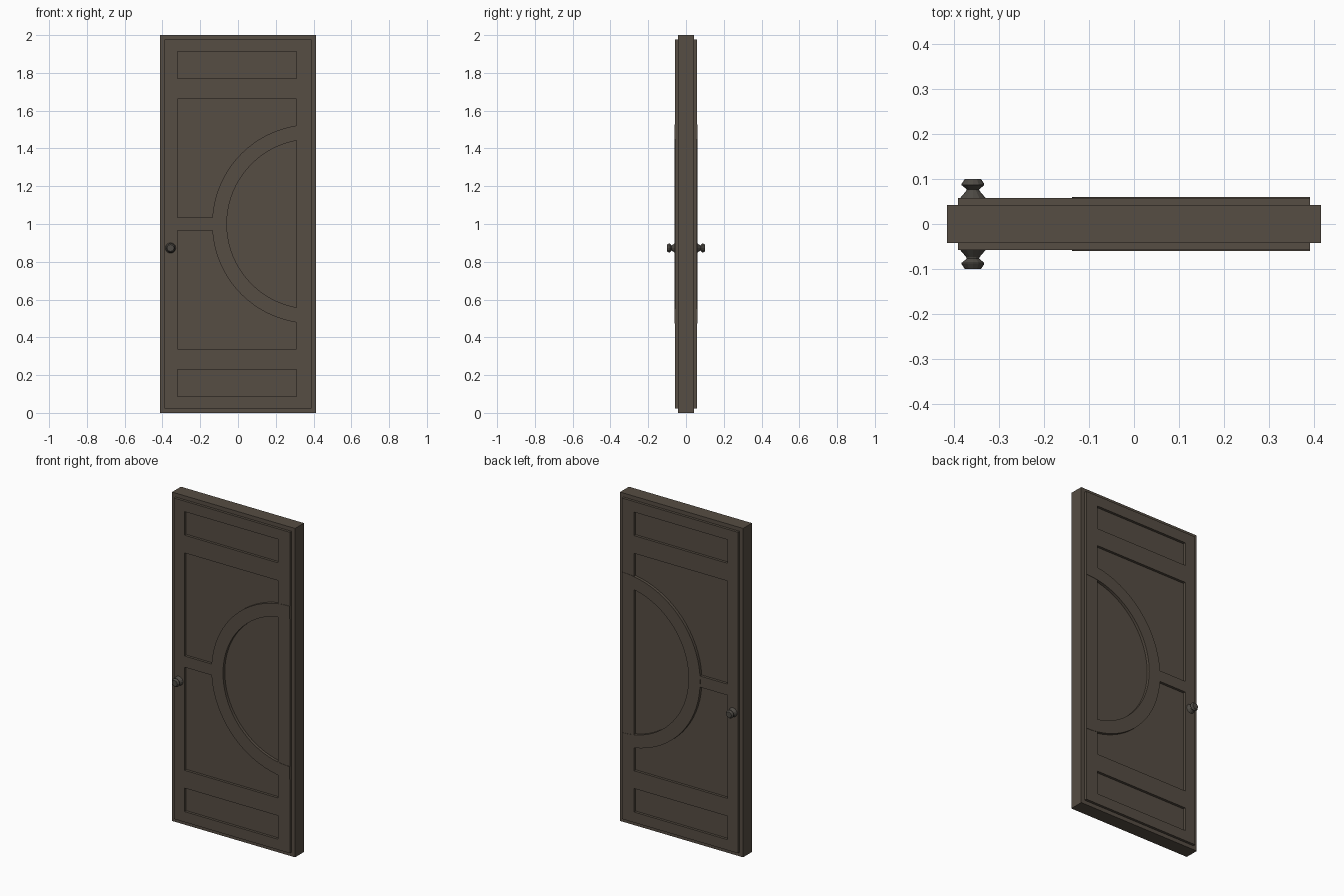
import bpy, bmesh, math
from mathutils import Vector

if "Cube" in bpy.data.objects:
    bpy.data.objects.remove(bpy.data.objects["Cube"])


def material(name, rgb):
    mat = bpy.data.materials.new(name)
    mat.use_nodes = True
    mat.diffuse_color = (*rgb, 1)
    mat.node_tree.nodes["Principled BSDF"].inputs["Base Color"].default_value = (*rgb, 1)
    return mat


wood = material("dark brown wood", (0.093, 0.074, 0.056))
metal = material("dark metal", (0.075, 0.068, 0.058))

SLAB, FACE, RAISED = 0.0425, 0.058, 0.06   # half depths
MID = 1.0                                  # middle height
LEAF_X, LEAF_Z = 0.39, 0.976
PANEL_L, PANEL_R = -0.319, 0.309


def finish(name, bm, mat):
    bmesh.ops.recalc_face_normals(bm, faces=bm.faces)
    mesh = bpy.data.meshes.new(name)
    bm.to_mesh(mesh)
    bm.free()
    mesh.materials.append(mat)
    obj = bpy.data.objects.new(name, mesh)
    bpy.context.collection.objects.link(obj)
    return obj


def box(name, x0, x1, y0, y1, z0, z1):
    bm = bmesh.new()
    bmesh.ops.create_cube(bm, size=1)
    for v in bm.verts:
        v.co = Vector((x1 if v.co.x > 0 else x0,
                       y1 if v.co.y > 0 else y0,
                       z1 if v.co.z > 0 else z0))
    return finish(name, bm, wood)


def half_ring(name, outer, inner, y0, y1, steps=40):
    # half circle moulding, open towards +x
    bm = bmesh.new()
    rows = []
    for i in range(steps + 1):
        a = math.pi / 2 + math.pi * i / steps
        rows.append([bm.verts.new((LEAF_X + r * math.cos(a), y, MID + r * math.sin(a)))
                     for r, y in ((outer, y0), (outer, y1), (inner, y1), (inner, y0))])
    for a, b in zip(rows, rows[1:]):
        for k in range(4):
            n = (k + 1) % 4
            bm.faces.new((a[k], a[n], b[n], b[k]))
    bm.faces.new(rows[0])
    bm.faces.new(rows[-1])
    return finish(name, bm, wood)


def knob(name, side, profile, sides=12):
    # lathed around the y axis
    bm = bmesh.new()
    rings = []
    for r, y in profile:
        rings.append([bm.verts.new((-0.357 + r * math.cos(math.tau * i / sides), side * y,
                                    0.873 + r * math.sin(math.tau * i / sides)))
                      for i in range(sides)])
    for a, b in zip(rings, rings[1:]):
        for i in range(sides):
            n = (i + 1) % sides
            bm.faces.new((a[i], a[n], b[n], b[i]))
    bm.faces.new(rings[0])
    bm.faces.new(rings[-1])
    return finish(name, bm, metal)


# Core slab, its face is the floor of the recessed panels
box("door_slab", -0.414, 0.414, -SLAB, SLAB, 0, 2)

# Rails as heights from the middle
rails = {"top_rail": (0.912, LEAF_Z), "upper_rail": (0.661, 0.769),
         "middle_rail": (-0.034, 0.034),
         "lower_rail": (-0.769, -0.661), "bottom_rail": (-LEAF_Z, -0.912)}

knob_profile = [(0.028, FACE - 0.005), (0.028, FACE), (0.015, 0.073), (0.014, 0.077),
                (0.025, 0.086), (0.025, 0.089), (0.018, 0.0995)]

for label, side in (("front", -1), ("back", 1)):
    y0, y1 = sorted((side * SLAB, side * FACE))
    # Frame of stiles and rails
    box(label + "_right_stile", -LEAF_X, PANEL_L, y0, y1, MID - LEAF_Z, MID + LEAF_Z)
    box(label + "_left_stile", PANEL_R, LEAF_X, y0, y1, MID - LEAF_Z, MID + LEAF_Z)
    for rail, (lo, hi) in rails.items():
        end = -0.1 if rail == "middle_rail" else PANEL_R
        box(label + "_" + rail, PANEL_L, end, y0, y1, MID + lo, MID + hi)
    # Slightly raised half circle moulding
    y0, y1 = sorted((side * SLAB, side * RAISED))
    half_ring(label + "_half_ring", 0.527, 0.449, y0, y1)
    # Door knob
    knob(label + "_knob", side, knob_profile)
